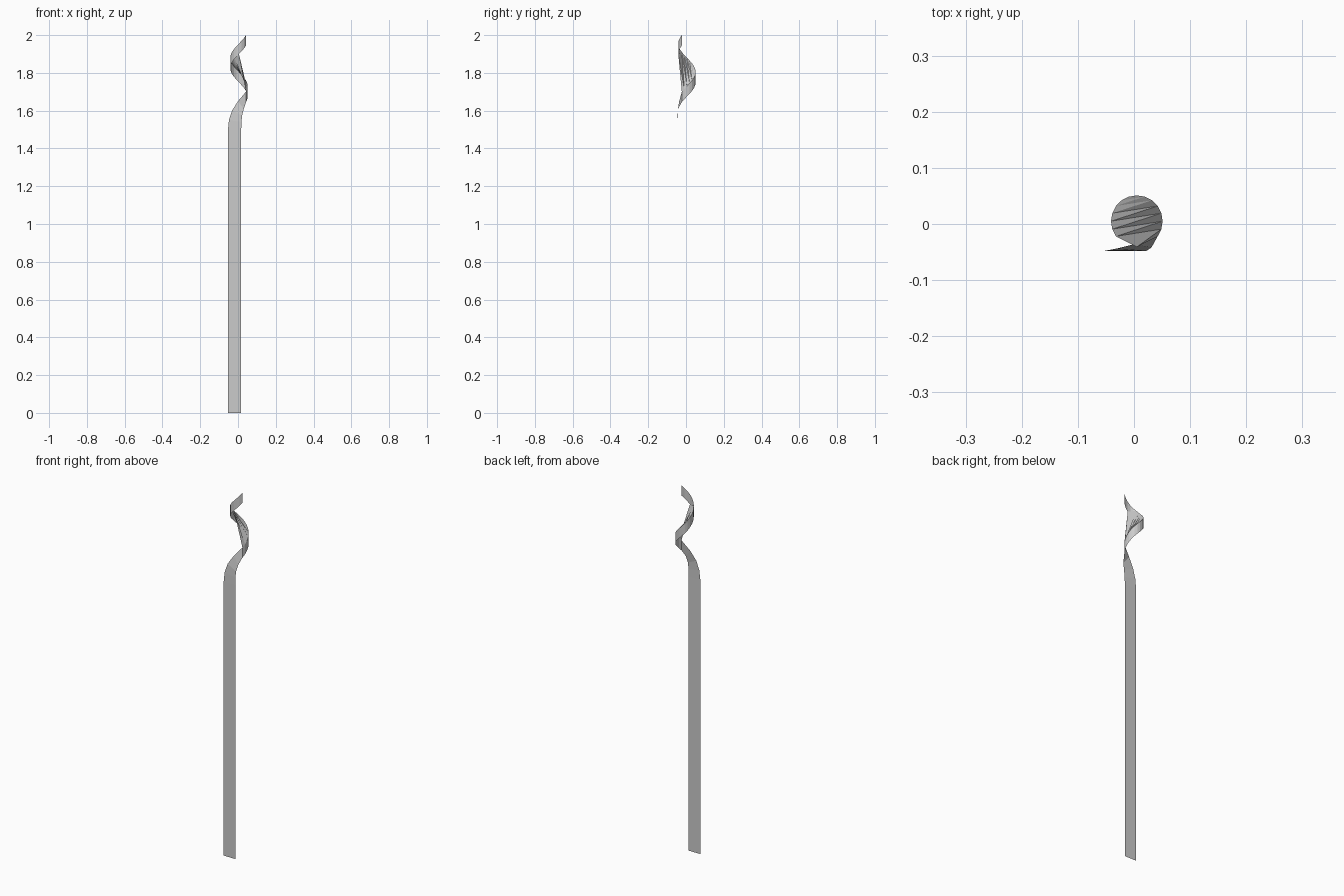
import bpy, bmesh
from math import radians, cos, sin

if "Cube" in bpy.data.objects:
    bpy.data.objects.remove(bpy.data.objects["Cube"])

CX, CY, R = 0.005, 0.005, 0.046

def helix(i, drop=0.0, lead=0):
    """Point on the coil edge, 20 steps per turn."""
    a = radians(-36 + 18 * i + lead)
    return (CX + R * cos(a), CY + R * sin(a), 1.70 + 0.3 * i / 20 - drop)

# Ribbon edges: straight blade, then bend into the coil
left = [(-0.053, -0.048, 0), (-0.053, -0.048, 1.50), (-0.048, -0.047, 1.55),
        (-0.032, -0.044, 1.60), (0.0, -0.036, 1.65)]
right = [(0.017, -0.048, 0), (0.017, -0.048, 1.50), (0.018, -0.048, 1.54),
         (0.022, -0.048, 1.575), (0.031, -0.042, 1.61)]
left += [helix(i) for i in range(21)]
right += [helix(i, 0.055) for i in range(21)]

bm = bmesh.new()
lv = [bm.verts.new(p) for p in left]
rv = [bm.verts.new(p) for p in right]
for i in range(len(lv) - 1):
    bm.faces.new((lv[i], rv[i], rv[i + 1], lv[i + 1]))

# Web spanning the inside of the coil, closed by a chord at the front
rim = lv[5:20] + [rv[22]]
n = len(rim)
lo, hi = 0, n - 1
while hi - lo > 1:
    bm.faces.new((rim[lo], rim[lo + 1], rim[hi]))
    lo += 1
    if hi - lo > 1:
        bm.faces.new((rim[lo], rim[hi - 1], rim[hi]))
        hi -= 1

mesh = bpy.data.meshes.new("twisted_ribbon")
bm.to_mesh(mesh)
bm.free()
obj = bpy.data.objects.new("twisted_ribbon", mesh)
bpy.context.collection.objects.link(obj)
